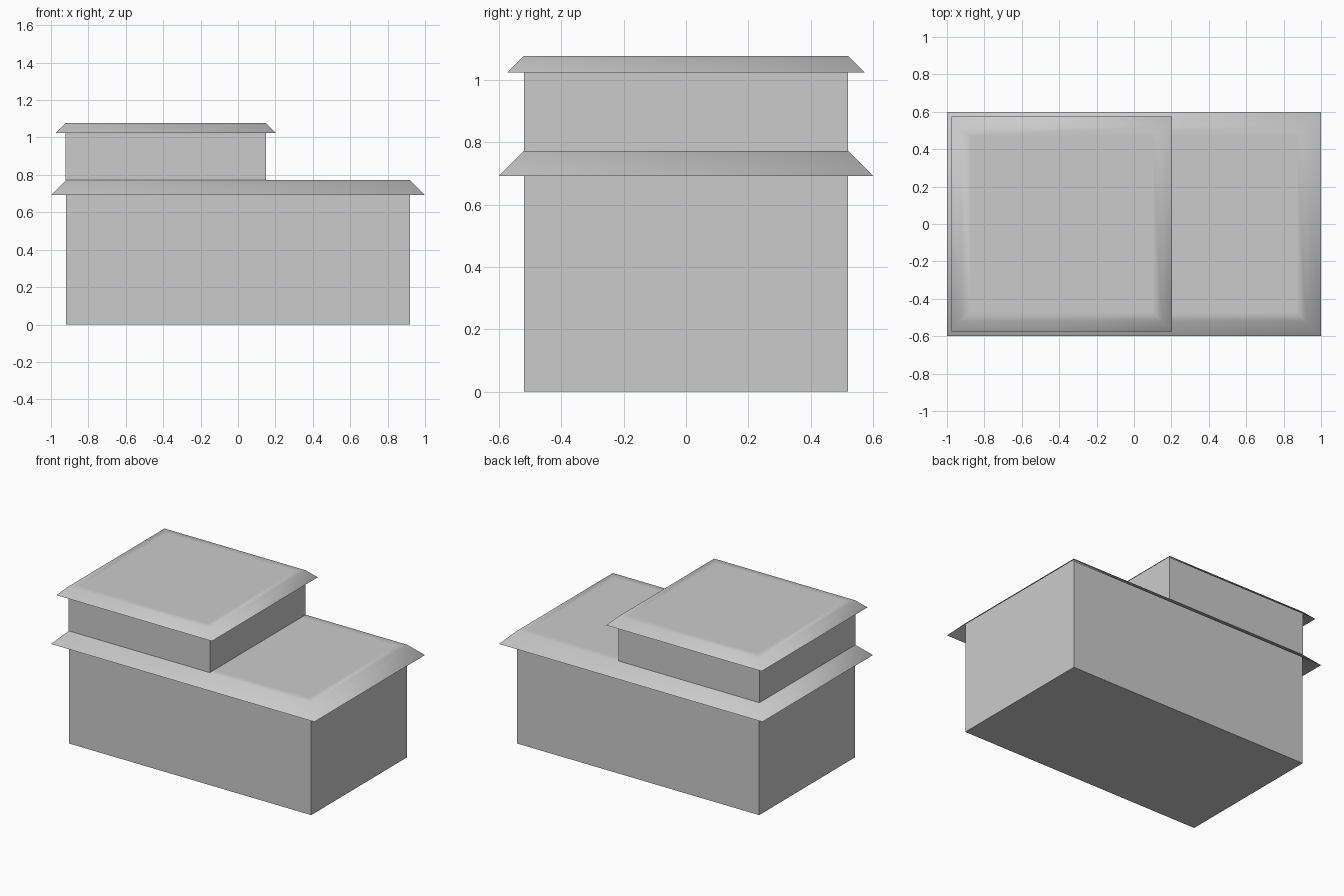
import bpy
import bmesh
import math

if "Cube" in bpy.data.objects:
    bpy.data.objects.remove(bpy.data.objects["Cube"])


def build(name, x0, x1, y, rings, cap_bottom=False, cap_top=False, smooth=False):
    """Stack rectangular rings given as (offset, z) and join them with quads."""
    bm = bmesh.new()
    loops = []
    for off, z in rings:
        corners = [(x0 - off, -y - off), (x1 + off, -y - off),
                   (x1 + off, y + off), (x0 - off, y + off)]
        loops.append([bm.verts.new((cx, cy, z)) for cx, cy in corners])
    for lo, hi in zip(loops, loops[1:]):
        for i in range(4):
            j = (i + 1) % 4
            bm.faces.new((lo[i], lo[j], hi[j], hi[i]))
    if cap_bottom:
        bm.faces.new(loops[0][::-1])
    if cap_top:
        bm.faces.new(loops[-1])
    mesh = bpy.data.meshes.new(name)
    bm.to_mesh(mesh)
    bm.free()
    obj = bpy.data.objects.new(name, mesh)
    bpy.context.collection.objects.link(obj)
    if smooth:
        bpy.ops.object.select_all(action='DESELECT')
        obj.select_set(True)
        bpy.context.view_layer.objects.active = obj
        bpy.ops.object.shade_smooth_by_angle(angle=math.radians(65))
    return obj


def storey(prefix, x0, x1, y, z0, z1, eave, floor):
    # walls run right up to the roof plate, open on top
    build(prefix + "_walls", x0, x1, y, [(0, z0), (0, z1)], cap_bottom=floor)
    # roof plate with a sloping skirt, hollow below the eaves
    build(prefix + "_roof", x0, x1, y,
          [(eave, z1 - eave), (0, z1), (-0.05, z1)], cap_top=True, smooth=True)


# ground floor and the smaller upper floor at its left end
storey("lower", -0.92, 0.92, 0.52, 0.0, 0.772, 0.08, True)
storey("upper", -0.922, 0.15, 0.52, 0.772, 1.077, 0.054, False)
